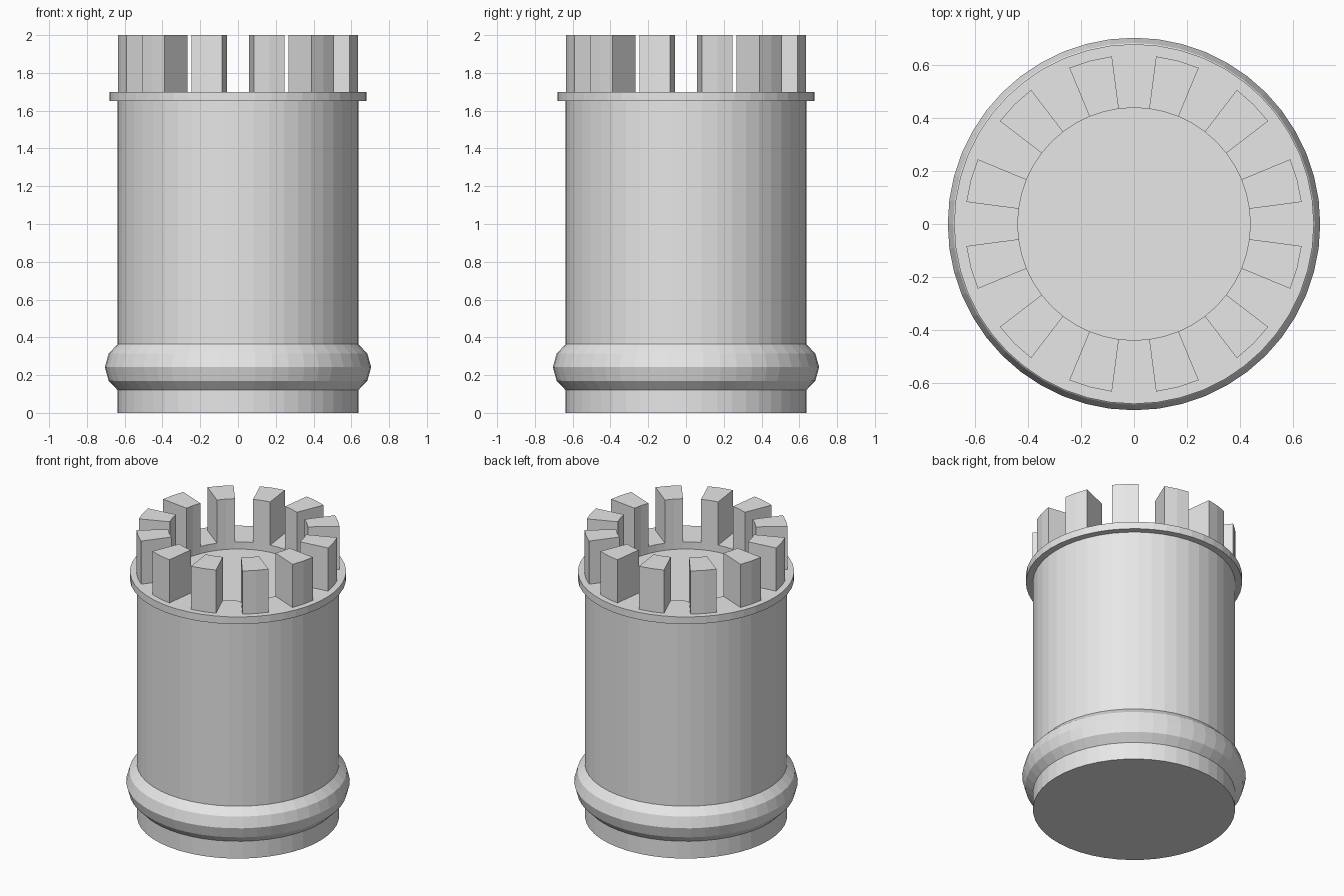
import bpy, bmesh, math

if "Cube" in bpy.data.objects:
    bpy.data.objects.remove(bpy.data.objects["Cube"])

SEG = 48  # sides around the tower

stone = bpy.data.materials.new("light grey stone")
stone.diffuse_color = (0.8, 0.8, 0.8, 1)
stone.use_nodes = True
stone.node_tree.nodes["Principled BSDF"].inputs["Base Color"].default_value = stone.diffuse_color


def pt(r, i, z):
    a = math.tau * i / SEG
    return (r * math.cos(a), r * math.sin(a), z)


def finish(name, bm):
    bmesh.ops.recalc_face_normals(bm, faces=bm.faces)
    mesh = bpy.data.meshes.new(name)
    bm.to_mesh(mesh)
    bm.free()
    mesh.materials.append(stone)
    obj = bpy.data.objects.new(name, mesh)
    bpy.context.collection.objects.link(obj)
    return obj


def lathe(name, profile, closed=False):
    """Revolve (radius, z) points; open profiles get flat end caps."""
    bm = bmesh.new()
    rings = [[bm.verts.new(pt(r, i, z)) for i in range(SEG)] for r, z in profile]
    pairs = list(zip(rings, rings[1:]))
    if closed:
        pairs.append((rings[-1], rings[0]))
    else:
        bm.faces.new(rings[0])
        bm.faces.new(rings[-1])
    for a, b in pairs:
        for i in range(SEG):
            j = (i + 1) % SEG
            bm.faces.new((a[i], a[j], b[j], b[i]))
    return finish(name, bm)


# Solid tower with the rounded base moulding
lathe("tower_body", [(0.637, 0), (0.637, 0.12), (0.685, 0.17), (0.705, 0.242),
                     (0.685, 0.314), (0.637, 0.364), (0.637, 1.65)])

# Ledge ring with the shallow recess inside it
lathe("ledge_ring", [(0.44, 1.65), (0.681, 1.65), (0.681, 1.70), (0.44, 1.70)],
      closed=True)

# Twelve battlement blocks, each two facets wide
bm = bmesh.new()
for k in range(12):
    steps = [4 * k + 1, 4 * k + 2, 4 * k + 3]
    outline = [(0.64, s) for s in steps] + [(0.44, s) for s in reversed(steps)]
    low = [bm.verts.new(pt(r, s, 1.70)) for r, s in outline]
    high = [bm.verts.new(pt(r, s, 2.0)) for r, s in outline]
    bm.faces.new(low)
    bm.faces.new(high)
    for i in range(6):
        j = (i + 1) % 6
        bm.faces.new((low[i], low[j], high[j], high[i]))
finish("battlements", bm)
